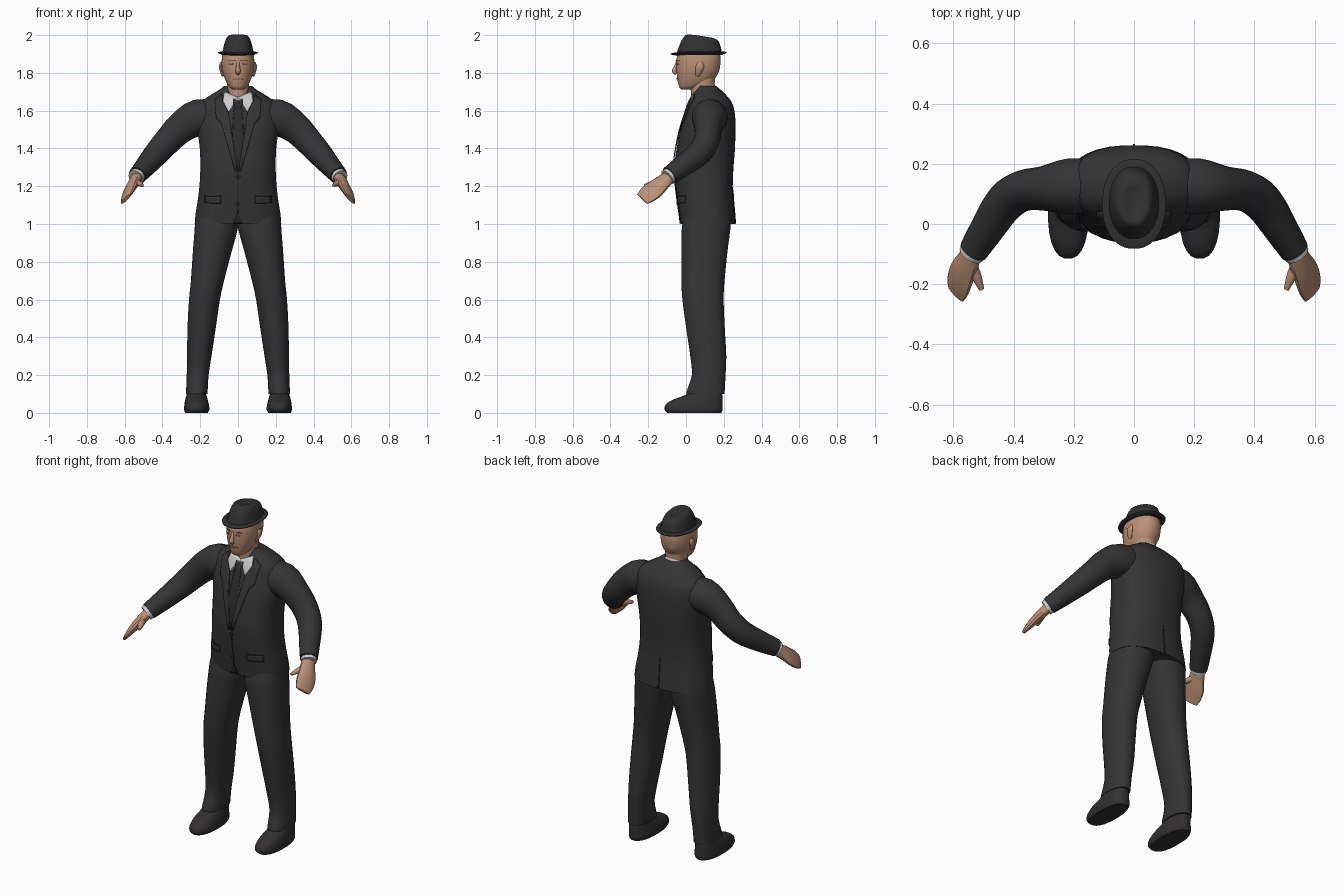
import bpy, bmesh, math
from mathutils import Vector
from mathutils.bvhtree import BVHTree

if "Cube" in bpy.data.objects:
    bpy.data.objects.remove(bpy.data.objects["Cube"])

created = []


def material(name, r, g, b):
    mat = bpy.data.materials.new(name)
    mat.use_nodes = True
    mat.diffuse_color = (r, g, b, 1)
    bsdf = next(n for n in mat.node_tree.nodes if n.type == 'BSDF_PRINCIPLED')
    bsdf.inputs["Base Color"].default_value = (r, g, b, 1)
    bsdf.inputs["Roughness"].default_value = 0.8
    return mat


suit = material("charcoal suit", .035, .035, .035)
hat_felt = material("dark hat felt", .03, .03, .03)
leather = material("shoe leather", .032, .03, .03)
tie_cloth = material("dark tie", .024, .024, .026)
trim = material("suit seams", .018, .018, .018)
linen = material("shirt white", .6, .6, .6)
skin = material("skin", .5, .28, .18)
lip = material("lips", .33, .2, .16)
brow = material("brow", .2, .11, .07)


def add_mesh(name, bm, mat):
    bmesh.ops.recalc_face_normals(bm, faces=bm.faces)
    mesh = bpy.data.meshes.new(name)
    bm.to_mesh(mesh)
    bm.free()
    mesh.materials.append(mat)
    obj = bpy.data.objects.new(name, mesh)
    bpy.context.collection.objects.link(obj)
    created.append(obj)
    return obj


def smooth_rows(rows, steps):
    """Catmull-Rom resampling of the section table."""
    out = []
    for i in range(len(rows) - 1):
        a, b, c, d = (rows[max(0, min(len(rows) - 1, i + k))] for k in (-1, 0, 1, 2))
        for k in range(steps):
            t = k / steps
            out.append([q + t / 2 * (r - p + t * (2 * p - 5 * q + 4 * r - s + t * (3 * (q - r) + s - p)))
                        for p, q, r, s in zip(a, b, c, d)])
    return out + [list(rows[-1])]


def skin_sections(name, sections, mat, sides, power, warp):
    """Bridge sections of (centre, half axis u, half axis v) into a closed skin."""
    bm = bmesh.new()
    loops = []
    for centre, u, v in sections:
        loop = []
        for i in range(sides):
            a = math.tau * (i + .5) / sides
            c, s = math.cos(a), math.sin(a)
            p = centre + u * math.copysign(abs(c) ** (2 / power), c) + v * math.copysign(abs(s) ** (2 / power), s)
            loop.append(bm.verts.new(warp(p) if warp else p))
        loops.append(loop)
    for lo, hi in zip(loops, loops[1:]):
        for i in range(sides):
            j = (i + 1) % sides
            bm.faces.new((lo[i], lo[j], hi[j], hi[i]))
    bm.faces.new(loops[0])
    bm.faces.new(loops[-1])
    return add_mesh(name, bm, mat)


def stack(name, rows, mat, mirror=1, sides=24, power=2.2, steps=3, warp=None):
    """Level sections given as z, x min, x max, y front, y back."""
    sections = [(Vector((mirror * (x0 + x1) / 2, (y0 + y1) / 2, z)),
                 Vector(((x1 - x0) / 2, 0, 0)), Vector((0, (y1 - y0) / 2, 0)))
                for z, x0, x1, y0, y1 in smooth_rows(rows, steps)]
    return skin_sections(name, sections, mat, sides, power, warp)


def centred(rows):
    return [(z, -w, w, y0, y1) for z, w, y0, y1 in rows]


def tube(name, rows, mat, mirror=1, side=(0, 1, 0), sides=16, steps=3):
    """Sections along a path given as x, y, z, thickness, width."""
    rows = smooth_rows(rows, steps)
    pts = [Vector((mirror * r[0], r[1], r[2])) for r in rows]
    side = Vector((mirror * side[0], side[1], side[2]))
    sections = []
    for i, r in enumerate(rows):
        t = (pts[min(i + 1, len(pts) - 1)] - pts[max(i - 1, 0)]).normalized()
        v = (side - t * side.dot(t)).normalized()
        sections.append((pts[i], t.cross(v) * r[3], v * r[4]))
    return skin_sections(name, sections, mat, sides, 2, None)


def plate(name, target, outline, mat, lift=.004, mirror=1, facing=1):
    """Thin panel with an x, z outline laid on the front or back of a body."""
    tree = BVHTree.FromPolygons([v.co for v in target.data.vertices],
                                [p.vertices[:] for p in target.data.polygons])
    bm = bmesh.new()
    bm.faces.new([bm.verts.new((mirror * x, 0, z)) for x, z in outline])
    bmesh.ops.triangulate(bm, faces=bm.faces, ngon_method='EAR_CLIP')
    bmesh.ops.subdivide_edges(bm, edges=bm.edges, cuts=4, use_grid_fill=True)
    for v in bm.verts:
        hit = tree.ray_cast(Vector((v.co.x, -facing, v.co.z)), Vector((0, facing, 0)))[0]
        if hit is None:
            hit = tree.find_nearest(v.co)[0]
        v.co.y = hit.y - facing * lift
    obj = add_mesh(name, bm, mat)
    mod = obj.modifiers.new("thickness", 'SOLIDIFY')
    mod.thickness = .004
    mod.offset = 0


def box(x0, x1, z0, z1):
    return [(x0, z0), (x1, z0), (x1, z1), (x0, z1)]


# Jacket body
jacket = stack("jacket_body", centred([
    (1.0, .23, -.03, .262), (1.05, .226, -.036, .258), (1.12, .215, -.046, .252),
    (1.2, .205, -.056, .248), (1.3, .2, -.063, .252), (1.4, .203, -.05, .26),
    (1.5, .215, -.03, .262), (1.58, .215, -.005, .26), (1.64, .2, .015, .245),
    (1.68, .15, .035, .215), (1.71, .1, .05, .185), (1.73, .075, .06, .16)]), suit, sides=32, power=2.4)

# Neck, head and collar
stack("neck", centred([(1.6, .058, .03, .15), (1.7, .058, .025, .15), (1.78, .062, .02, .155)]), skin)
head = stack("head", centred([
    (1.712, .026, -.025, .04), (1.725, .046, -.036, .08), (1.755, .064, -.045, .14),
    (1.8, .081, -.05, .172), (1.84, .087, -.052, .182), (1.88, .086, -.05, .184),
    (1.93, .078, -.035, .175)]), skin)
stack("shirt_collar", centred([(1.652, .088, .008, .165), (1.7, .068, .015, .152)]), linen,
      warp=lambda p: p + Vector((0, 0, .6 * (p.y - .08))))
tube("nose", [(0, -.046, 1.862, .006, .007), (0, -.056, 1.83, .009, .01),
              (0, -.062, 1.81, .014, .014), (0, -.05, 1.797, .01, .01)], skin, side=(1, 0, 0), sides=10)
plate("mouth", head, box(-.026, .026, 1.766, 1.774), lip, .002)

# Hat with a sloping, dented crown and curled brim
stack("hat_crown", centred([
    (1.895, .088, -.055, .195), (1.92, .081, -.045, .19), (1.96, .072, -.03, .182),
    (1.99, .06, -.012, .17), (2.002, .042, .004, .14), (1.992, .016, .04, .11)]), hat_felt,
      warp=lambda p: p - Vector((0, 0, .16 * max(0, p.y - .04) * max(0, p.z - 1.9) / .1)))
stack("hat_brim", centred([(1.892, .086, -.055, .195), (1.897, .104, -.08, .214),
                           (1.903, .104, -.08, .214), (1.908, .086, -.055, .195)]), hat_felt, sides=32,
      warp=lambda p: p + Vector((0, 0, .7 * p.x ** 2 + .08 * max(0, p.y - .12))))

# Tie, front edge, buttons and back vent
plate("tie", jacket, [(-.026, 1.66), (-.016, 1.62), (-.03, 1.46), (-.006, 1.29), (.006, 1.29),
                      (.03, 1.46), (.016, 1.62), (.026, 1.66)], tie_cloth, .006)
plate("front_edge", jacket, box(-.002, .002, 1.06, 1.28), trim, .002)
plate("hem_opening", jacket, [(-.025, 1.003), (.025, 1.003), (.002, 1.06), (-.002, 1.06)], trim, .002)
plate("back_vent", jacket, box(-.003, .003, 1.003, 1.18), trim, .002, facing=-1)
for label, z in (("upper", 1.25), ("lower", 1.11)):
    ring = [(.012 * math.cos(math.tau * i / 10), z + .012 * math.sin(math.tau * i / 10)) for i in range(10)]
    plate(label + "_button", jacket, ring, trim)

for label, m in (("left", 1), ("right", -1)):
    # Lapel, collar point and pocket flap
    plate(label + "_collar_point", jacket, [(0, 1.67), (.07, 1.7), (.08, 1.65), (.05, 1.595), (.018, 1.645)],
          linen, .005, m)
    plate(label + "_lapel", jacket, [(.085, 1.69), (.125, 1.66), (.115, 1.56), (.088, 1.53), (.016, 1.28),
                                     (.004, 1.28), (.03, 1.46), (.05, 1.59), (.08, 1.65)], suit, .007, m)
    plate(label + "_pocket_flap", jacket, box(.09, .175, 1.11, 1.145), suit, .007, m)
    plate(label + "_pocket_slit", jacket, box(.09, .175, 1.145, 1.15), trim, .004, m)

    # Face details and ear
    plate(label + "_eyebrow", head, [(.014, 1.862), (.05, 1.862), (.046, 1.869), (.016, 1.867)], brow, .002, m)
    plate(label + "_eye", head, [(.02, 1.846), (.032, 1.842), (.046, 1.846), (.032, 1.852)], lip, .002, m)
    tube(label + "_ear", [(.078, .06, 1.785, .008, .01), (.088, .068, 1.81, .009, .018),
                          (.092, .074, 1.835, .009, .022), (.086, .074, 1.855, .007, .014)], skin, m, sides=10)

    # Sleeve, shirt cuff and hand
    tube(label + "_sleeve", [
        (.1, .13, 1.565, .085, .085), (.21, .125, 1.563, .098, .094), (.3, .118, 1.512, .084, .074),
        (.37, .11, 1.442, .074, .068), (.43, .07, 1.375, .067, .066), (.49, -.02, 1.305, .056, .058),
        (.533, -.088, 1.257, .048, .05)], suit, m, sides=20)
    tube(label + "_shirt_cuff", [(.52, -.068, 1.27, .043, .044), (.541, -.1, 1.246, .043, .044)], linen, m)
    tube(label + "_hand", [
        (.53, -.08, 1.255, .03, .036), (.551, -.125, 1.22, .028, .046), (.572, -.165, 1.184, .024, .056),
        (.585, -.203, 1.155, .017, .056), (.593, -.232, 1.132, .009, .044)], skin, m,
        side=(.05, .07, -.045), sides=12)
    tube(label + "_thumb", [(.548, -.12, 1.225, .02, .022), (.525, -.17, 1.216, .016, .018),
                            (.506, -.218, 1.204, .008, .009)], skin, m, sides=10)

    # Trouser leg and shoe
    stack(label + "_trouser_leg", [
        (1.06, 0, .215, -.01, .235), (1.0, -.002, .228, -.02, .238), (.95, .006, .232, -.025, .233),
        (.85, .034, .24, -.026, .22), (.7, .073, .25, -.025, .205), (.6, .095, .26, -.02, .2),
        (.45, .117, .268, 0, .206), (.3, .14, .27, .022, .214), (.2, .155, .272, .03, .21),
        (.12, .16, .275, .004, .206), (.1, .161, .275, .002, .205)], suit, m)
    stack(label + "_shoe", [
        (0, .16, .28, -.1, .188), (.018, .151, .286, -.115, .195), (.045, .154, .284, -.108, .195),
        (.07, .16, .28, -.07, .195), (.095, .167, .273, -.005, .193), (.13, .175, .265, .04, .188)],
        leather, m, power=2.4)

# Smooth shading with crisp hems
bpy.ops.object.select_all(action='DESELECT')
for obj in created:
    obj.select_set(True)
bpy.context.view_layer.objects.active = created[0]
bpy.ops.object.shade_smooth_by_angle(angle=math.radians(40))
